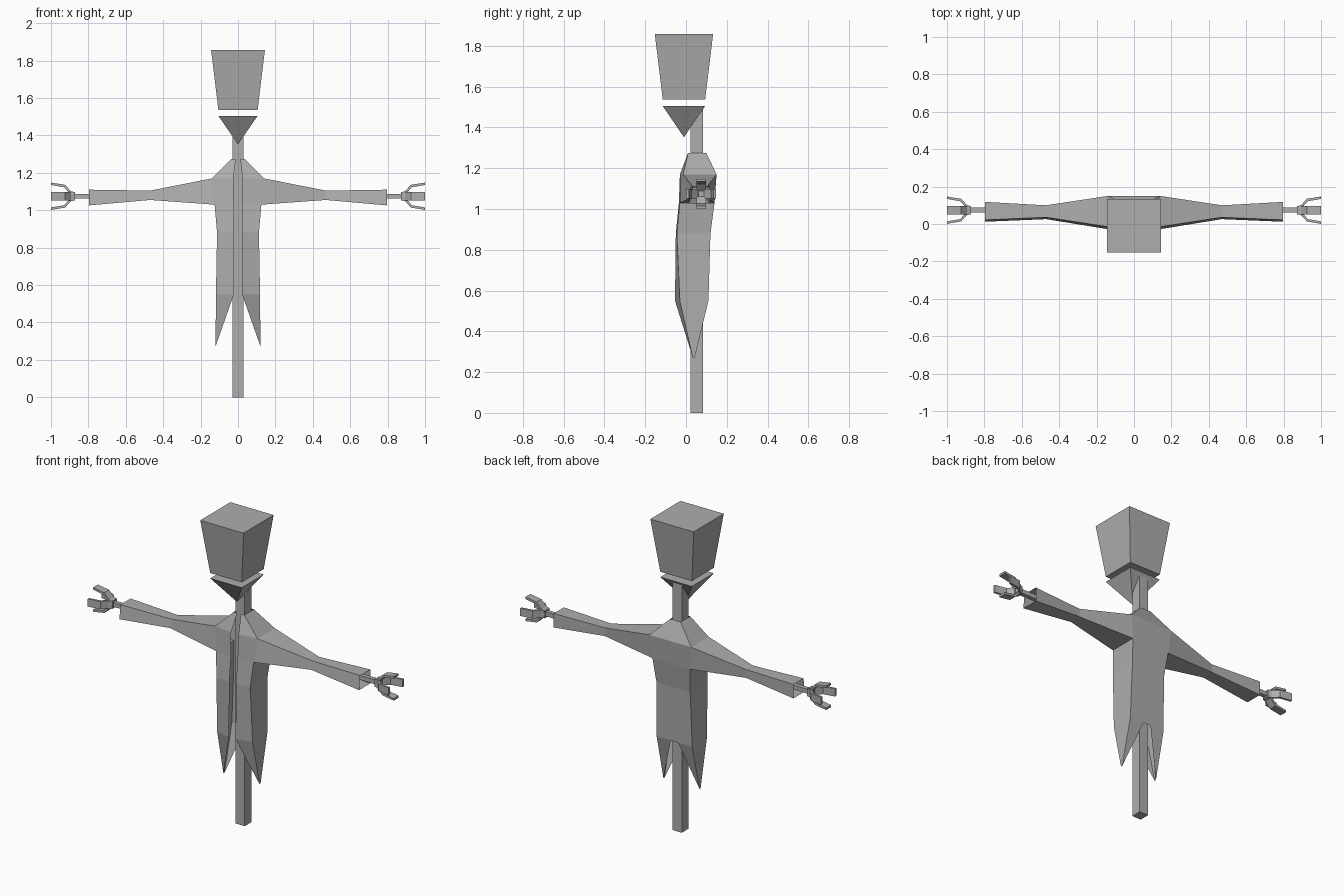
import bpy, bmesh

if "Cube" in bpy.data.objects:
    bpy.data.objects.remove(bpy.data.objects["Cube"])

grey = bpy.data.materials.new("plain grey")
grey.diffuse_color = (0.42, 0.42, 0.42, 1)
grey.use_nodes = True
grey.node_tree.nodes["Principled BSDF"].inputs["Base Color"].default_value = grey.diffuse_color


def finish(bm, name, mirror=False, normals=True):
    bmesh.ops.remove_doubles(bm, verts=bm.verts, dist=1e-5)
    if normals:
        bmesh.ops.recalc_face_normals(bm, faces=bm.faces)
    me = bpy.data.meshes.new(name)
    bm.to_mesh(me)
    bm.free()
    me.materials.append(grey)
    ob = bpy.data.objects.new(name, me)
    bpy.context.collection.objects.link(ob)
    if mirror:
        m = ob.modifiers.new("mirror", 'MIRROR')
        m.use_clip = True
        m.merge_threshold = 0.0005
    return ob


def rect_loft(bm, sections):
    """Closed loft along z through rectangles (cx, cy, half_x, half_y, z)."""
    rings = [[bm.verts.new((cx + sx * hx, cy + sy * hy, z))
              for sx, sy in ((-1, -1), (1, -1), (1, 1), (-1, 1))]
             for cx, cy, hx, hy, z in sections]
    for a, b in zip(rings, rings[1:]):
        for i in range(4):
            j = (i + 1) % 4
            bm.faces.new((a[i], a[j], b[j], b[i]))
    bm.faces.new(rings[0][::-1])
    bm.faces.new(rings[-1])


# Post
bm = bmesh.new()
rect_loft(bm, [(0, 0.052, 0.03, 0.031, 0), (0, 0.052, 0.03, 0.031, 1.495)])
finish(bm, "post")

# Head block, wider at the top
bm = bmesh.new()
rect_loft(bm, [(0, -0.01, 0.105, 0.104, 1.537), (0, -0.01, 0.144, 0.143, 1.858)])
finish(bm, "head")

# Jaw, an upside-down pyramid
bm = bmesh.new()
top = [bm.verts.new((x, -0.01 + y, 1.505))
       for x, y in ((-.105, -.104), (.105, -.104), (.105, .104), (-.105, .104))]
apex = bm.verts.new((0, -0.01, 1.352))
bm.faces.new(top)
for i in range(4):
    bm.faces.new((top[i], apex, top[(i + 1) % 4]))
finish(bm, "jaw")

# Coat half: columns are slit edge, front corner, back corner, back inner, back centre
# each row: z, slit x, slit y, corner x, front corner y, back y
rows = [(1.275, .012, .01, .035, .01, .10),
        (1.17, .025, -.03, .14, -.015, .15),
        (1.03, .022, -.035, .125, -.03, .14),
        (0.88, .022, -.05, .112, -.045, .12),
        (0.55, .022, -.054, .118, -.03, .11)]
bm = bmesh.new()
grid = []
for z, sx, sy, cx, fy, by in rows:
    pts = ((sx, sy), (cx, fy), (cx, by), (.025, by), (0, by))
    grid.append([bm.verts.new((x, y, z)) for x, y in pts])
for r in range(len(rows) - 1):
    a, b = grid[r], grid[r + 1]
    for c in range(4):
        if (r, c) != (1, 1):            # arm hole
            bm.faces.new((a[c], b[c], b[c + 1], a[c + 1]))
# pointed coat tails
tf, tb = bm.verts.new((.12, .033, .272)), bm.verts.new((.12, .043, .272))
s, f, k, n = grid[4][:4]
bm.faces.new((s, tf, f))
bm.faces.new((f, tf, tb, k))
bm.faces.new((k, tb, n))
# sleeves, open at the cuff
ring = [grid[1][1], grid[1][2], grid[2][2], grid[2][1]]
for x, y0, y1, z0, z1 in ((.47, .032, .10, 1.055, 1.105), (.797, .018, .118, 1.026, 1.11)):
    new = [bm.verts.new(p) for p in
           ((x, y0 + .004, z1), (x, y1, z1), (x, y1, z0), (x, y0 - .006, z0))]
    for i in range(4):
        j = (i + 1) % 4
        bm.faces.new((ring[i], ring[j], new[j], new[i]))
    ring = new
finish(bm, "coat", mirror=True)

# Hands: wrist stick and palm, with four bent claws around them
CY, CZ = 0.074, 1.075


def along_x(bm, x0, x1, h):
    vs = bmesh.ops.create_cube(bm, size=1)["verts"]
    for v in vs:
        v.co = ((x0 + x1) / 2 + v.co.x * (x1 - x0), CY + v.co.y * 2 * h, CZ + v.co.z * 2 * h)


bm = bmesh.new()
along_x(bm, 0.68, 0.88, 0.013)
finish(bm, "wrist", mirror=True)

bm = bmesh.new()
along_x(bm, 0.872, 0.895, 0.022)
finish(bm, "palm", mirror=True)

outer = [(.875, .022), (.893, .027), (.925, .061), (1.0, .073)]
inner = [(.875, .010), (.899, .014), (.930, .048), (1.0, .060)]
for name, ry, rz in (("upper", 0, 1), ("lower", 0, -1), ("front", -1, 0), ("back", 1, 0)):
    bm = bmesh.new()
    sec = []
    for (xo, ro), (xi, ri) in zip(outer, inner):
        sec.append([bm.verts.new((x, CY + ry * r + rz * w, CZ + rz * r + ry * w))
                    for x, r, w in ((xo, ro, -.023), (xo, ro, .023),
                                    (xi, ri, .023), (xi, ri, -.023))])
    for a, b in zip(sec, sec[1:]):
        for i in range(4):
            j = (i + 1) % 4
            bm.faces.new((a[i], a[j], b[j], b[i]))
    bm.faces.new(sec[0])
    bm.faces.new(sec[-1])
    finish(bm, name + "_claw", mirror=True)
